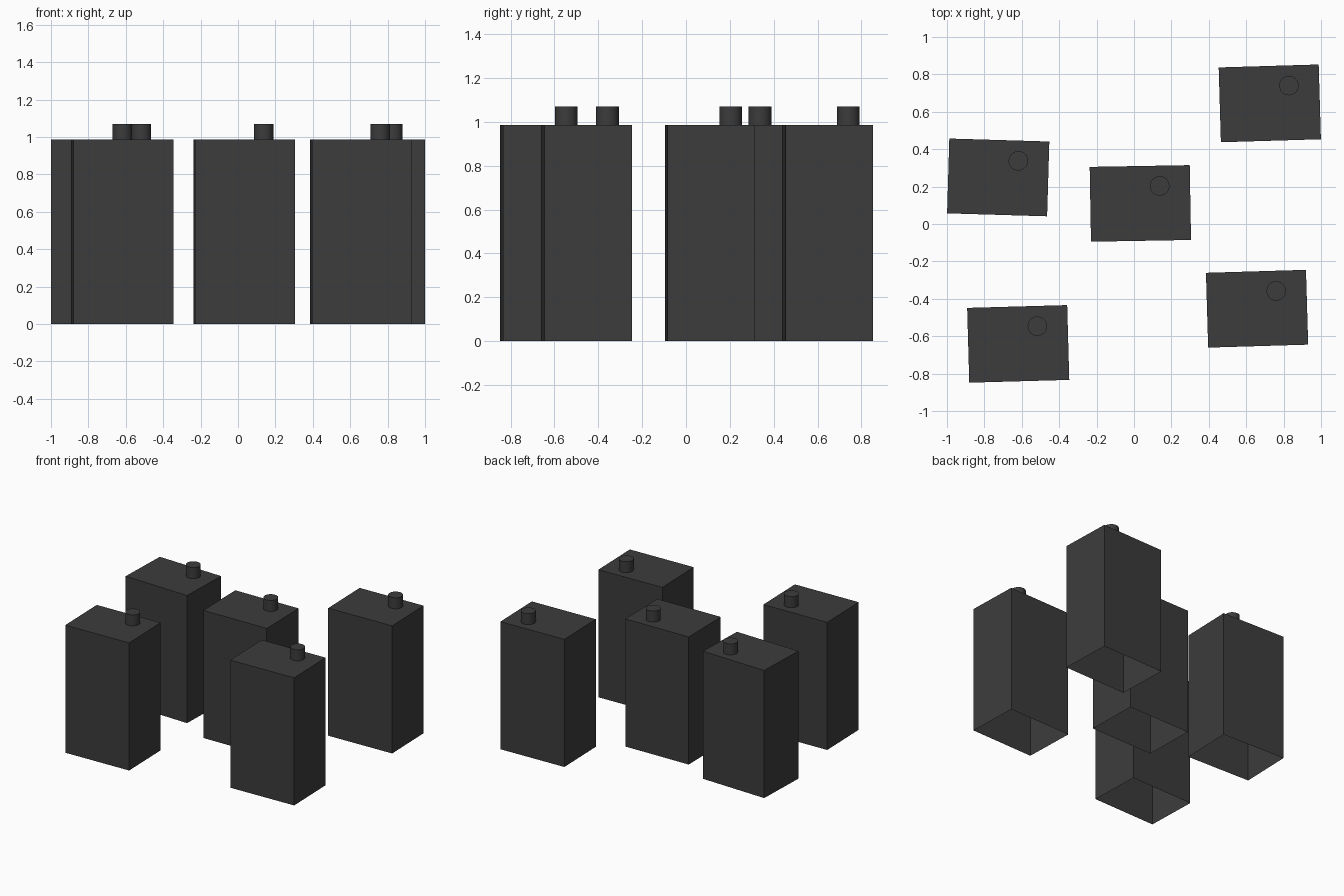
import bpy, bmesh
from math import radians
from mathutils import Matrix

if "Cube" in bpy.data.objects:
    bpy.data.objects.remove(bpy.data.objects["Cube"])

WIDTH, DEPTH, HEIGHT = 0.535, 0.40, 0.985
PIPE_RADIUS, PIPE_TOP = 0.052, 1.07

dark = bpy.data.materials.new("dark_grey")
dark.diffuse_color = (0.045, 0.045, 0.045, 1)
dark.use_nodes = True
dark.node_tree.nodes["Principled BSDF"].inputs["Base Color"].default_value = dark.diffuse_color


def finish(name, bm, x, y, angle):
    mesh = bpy.data.meshes.new(name)
    bm.to_mesh(mesh)
    bm.free()
    mesh.materials.append(dark)
    obj = bpy.data.objects.new(name, mesh)
    bpy.context.collection.objects.link(obj)
    obj.location = (x, y, 0)
    obj.rotation_euler.z = radians(angle)
    return obj


def add_building(number, x, y, angle):
    # Tower block: box with an open underside
    bm = bmesh.new()
    bmesh.ops.create_cube(bm, size=1, matrix=Matrix.Translation((0, 0, HEIGHT / 2))
                          @ Matrix.Diagonal((WIDTH, DEPTH, HEIGHT, 1)))
    underside = [f for f in bm.faces if f.normal.z < -0.5]
    bmesh.ops.delete(bm, geom=underside, context='FACES_ONLY')
    finish(f"tower_block_{number}", bm, x, y, angle)

    # Round roof vent with smooth sides
    bm = bmesh.new()
    bmesh.ops.create_cone(bm, cap_ends=True, segments=32,
                          radius1=PIPE_RADIUS, radius2=PIPE_RADIUS,
                          depth=PIPE_TOP - HEIGHT,
                          matrix=Matrix.Translation((0.105, 0.092, (PIPE_TOP + HEIGHT) / 2)))
    base = [f for f in bm.faces if f.normal.z < -0.5]
    bmesh.ops.delete(bm, geom=base, context='FACES_ONLY')
    vent = finish(f"roof_vent_{number}", bm, x, y, angle)
    bpy.ops.object.select_all(action='DESELECT')
    vent.select_set(True)
    bpy.context.view_layer.objects.active = vent
    bpy.ops.object.shade_smooth_by_angle()


# Five towers: x, y, turn in degrees
for i, place in enumerate([(-0.726, 0.249, -1.7), (0.726, 0.645, 1.7), (0.034, 0.110, 1.0),
                           (-0.619, -0.641, 1.6), (0.658, -0.453, 1.7)], 1):
    add_building(i, *place)
